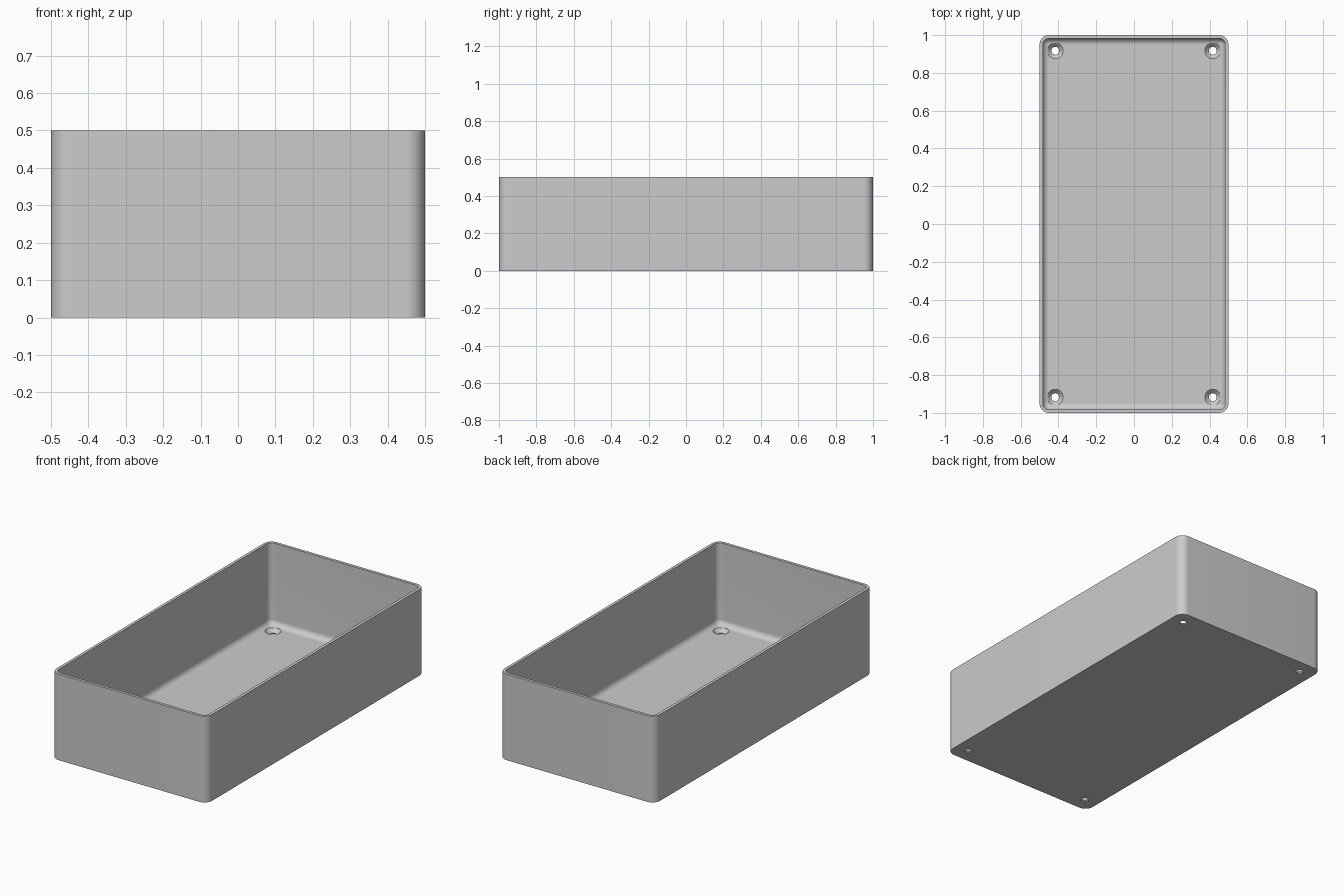
import bpy
import bmesh
import math

if "Cube" in bpy.data.objects:
    bpy.data.objects.remove(bpy.data.objects["Cube"], do_unlink=True)

WIDTH, LENGTH, HEIGHT = 1.0, 2.0, 0.5
WALL, FLOOR = 0.017, 0.025
CORNER, FILLET = 0.05, 0.033
HOLE_X, HOLE_Y = 0.417, 0.917
HOLE_R, SINK_R = 0.021, 0.042
SEGMENTS = 12

# Plastic material
plastic = bpy.data.materials.new("light grey plastic")
plastic.use_nodes = True
grey = (0.6, 0.6, 0.6, 1.0)
plastic.diffuse_color = grey
plastic.node_tree.nodes["Principled BSDF"].inputs["Base Color"].default_value = grey


def rounded_ring(bm, inset, z):
    """Rounded rectangle of vertices, shrunk by inset, at height z."""
    radius = max(CORNER - inset, 0.001)
    cx = WIDTH / 2 - inset - radius
    cy = LENGTH / 2 - inset - radius
    ring = []
    for i, (sx, sy) in enumerate([(1, 1), (-1, 1), (-1, -1), (1, -1)]):
        for k in range(SEGMENTS + 1):
            a = math.pi / 2 * (i + k / SEGMENTS)
            ring.append(bm.verts.new((sx * cx + radius * math.cos(a),
                                      sy * cy + radius * math.sin(a), z)))
    return ring


def circle_ring(bm, x, y, radius, z, sides=32):
    angles = [2 * math.pi * i / sides for i in range(sides)]
    return [bm.verts.new((x + radius * math.cos(a), y + radius * math.sin(a), z))
            for a in angles]


def loft(bm, rings):
    """Skin consecutive rings and cap both ends."""
    for low, high in zip(rings, rings[1:]):
        n = len(low)
        for i in range(n):
            j = (i + 1) % n
            bm.faces.new((low[i], low[j], high[j], high[i]))
    bm.faces.new(list(reversed(rings[0])))
    bm.faces.new(rings[-1])


def finish(bm, name):
    bmesh.ops.recalc_face_normals(bm, faces=bm.faces[:])
    mesh = bpy.data.meshes.new(name)
    bm.to_mesh(mesh)
    bm.free()
    mesh.materials.append(plastic)
    obj = bpy.data.objects.new(name, mesh)
    bpy.context.collection.objects.link(obj)
    return obj


# Open tray: outer wall, rim, inner wall, then a fillet down to the floor
bm = bmesh.new()
profile = [(0, 0), (0, HEIGHT), (WALL, HEIGHT)]
for k in range(SEGMENTS + 1):
    a = math.pi / 2 * k / SEGMENTS
    profile.append((WALL + FILLET * (1 - math.cos(a)),
                    FLOOR + FILLET * (1 - math.sin(a))))
loft(bm, [rounded_ring(bm, inset, z) for inset, z in profile])
tray = finish(bm, "enclosure_tray")

# Countersunk screw holes in the four corners
bm = bmesh.new()
sink_start = FLOOR - (SINK_R - HOLE_R)
for sx in (-1, 1):
    for sy in (-1, 1):
        steps = [(HOLE_R, -0.02), (HOLE_R, sink_start),
                 (SINK_R, FLOOR), (SINK_R, FLOOR + 0.05)]
        loft(bm, [circle_ring(bm, sx * HOLE_X, sy * HOLE_Y, r, z) for r, z in steps])
cutter = finish(bm, "screw_hole_cutter")
cutter.hide_render = True

cut = tray.modifiers.new("screw holes", "BOOLEAN")
cut.operation = "DIFFERENCE"
cut.solver = "EXACT"
cut.object = cutter

bpy.ops.object.select_all(action="DESELECT")
tray.select_set(True)
bpy.context.view_layer.objects.active = tray
bpy.ops.object.modifier_apply(modifier=cut.name)
bpy.data.objects.remove(cutter, do_unlink=True)
bpy.ops.object.shade_smooth_by_angle(angle=math.radians(30))
